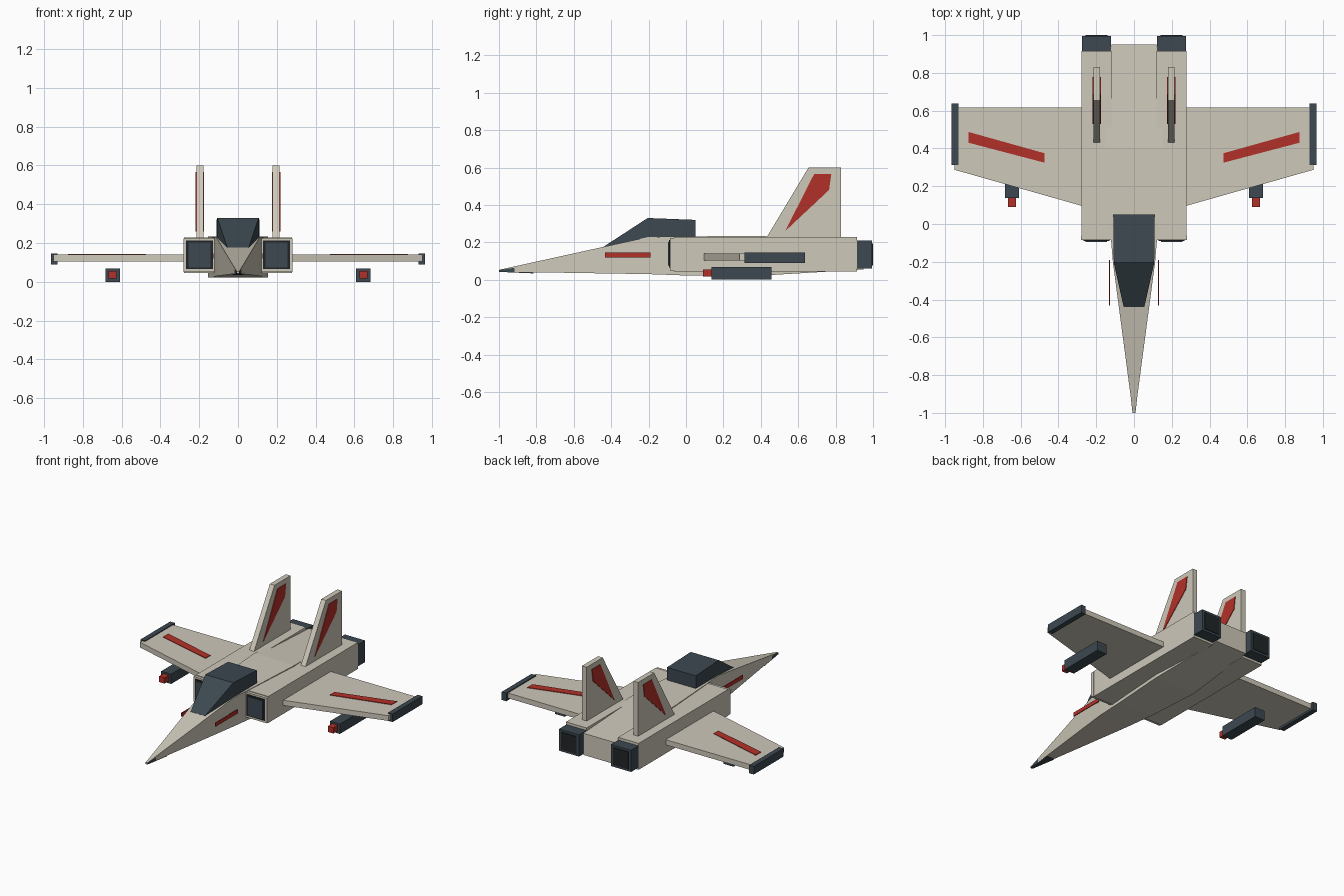
import bpy, bmesh

if "Cube" in bpy.data.objects:
    bpy.data.objects.remove(bpy.data.objects["Cube"])


def material(name, rgb):
    m = bpy.data.materials.new(name)
    m.diffuse_color = (*rgb, 1)
    m.use_nodes = True
    m.node_tree.nodes["Principled BSDF"].inputs["Base Color"].default_value = m.diffuse_color
    return m


HULL = material("hull_beige", (0.62, 0.58, 0.49))
DARK = material("dark_slate", (0.045, 0.065, 0.08))
BLACK = material("black", (0.015, 0.018, 0.02))
RED = material("stripe_red", (0.45, 0.03, 0.022))


def loft(name, rings, mat, mirror=False):
    """Skin a list of equally sized point rings, capping both ends."""
    bm = bmesh.new()
    loops = [[bm.verts.new(p) for p in ring] for ring in rings]
    n = len(loops[0])
    for a, b in zip(loops, loops[1:]):
        for i in range(n):
            j = (i + 1) % n
            bm.faces.new((a[i], a[j], b[j], b[i]))
    bm.faces.new(loops[0][::-1])
    bm.faces.new(loops[-1])
    bmesh.ops.recalc_face_normals(bm, faces=bm.faces)
    me = bpy.data.meshes.new(name)
    bm.to_mesh(me)
    bm.free()
    me.materials.append(mat)
    ob = bpy.data.objects.new(name, me)
    bpy.context.collection.objects.link(ob)
    if mirror:
        ob.modifiers.new("mirror", 'MIRROR').use_mirror_merge = False
    return ob


def body(name, sections, mat):
    """Symmetric body from sections (y, half width, z low, z high)."""
    return loft(name, [[(-w, y, a), (w, y, a), (w, y, b), (-w, y, b)]
                       for y, w, a, b in sections], mat)


def box(name, x, y, z, mat):
    """Mirrored box from (low, high) ranges."""
    return loft(name, [[(x[0], v, z[0]), (x[1], v, z[0]), (x[1], v, z[1]), (x[0], v, z[1])]
                       for v in y], mat, True)


def plan(name, pts, z, mat):
    """Mirrored slab from an x-y outline."""
    return loft(name, [[(x, y, h) for x, y in pts] for h in z], mat, True)


def side(name, pts, x, mat):
    """Mirrored slab from a y-z outline."""
    return loft(name, [[(v, y, z) for y, z in pts] for v in x], mat, True)


# Fuselage, nose tip and canopy
body("fuselage", [(-1, 0.006, 0.043, 0.053), (-0.2, 0.112, 0.03, 0.229),
                  (0.02, 0.13, 0.022, 0.232), (0.4, 0.155, 0.022, 0.234),
                  (0.95, 0.12, 0.055, 0.205)], HULL)
body("nose_tip", [(-1, 0.008, 0.042, 0.052), (-0.815, 0.028, 0.034, 0.078)], DARK)
body("canopy", [(-0.44, 0.055, 0.165, 0.177), (-0.205, 0.107, 0.215, 0.33),
                (0.05, 0.11, 0.222, 0.32)], DARK)

# Engines: nacelle, intake and nozzle
box("engine_nacelle", (0.12, 0.278), (-0.065, 0.915), (0.045, 0.228), HULL)
box("intake_lip", (0.122, 0.28), (-0.085, -0.06), (0.05, 0.224), HULL)
box("intake_frame", (0.13, 0.268), (-0.09, -0.07), (0.065, 0.212), BLACK)
box("intake_panel", (0.142, 0.256), (-0.095, -0.08), (0.075, 0.202), DARK)
box("engine_nozzle", (0.122, 0.276), (0.91, 0.995), (0.06, 0.21), DARK)
box("nozzle_opening", (0.14, 0.258), (0.98, 1.0), (0.075, 0.195), BLACK)

# Wings with stripes and tip rails
plan("wing", [(0.23, 0.083), (0.95, 0.287), (0.95, 0.618), (0.23, 0.618)],
     (0.104, 0.14), HULL)
plan("wing_stripe", [(0.475, 0.325), (0.875, 0.43), (0.875, 0.487), (0.475, 0.375)],
     (0.135, 0.144), RED)
box("wing_tip_rail", (0.93, 0.965), (0.312, 0.637), (0.09, 0.146), DARK)

# Twin tail fins with stripes on both faces
side("tail_fin", [(0.43, 0.225), (0.83, 0.225), (0.83, 0.6), (0.655, 0.6)],
     (0.179, 0.215), HULL)
side("fin_stripe", [(0.53, 0.26), (0.765, 0.48), (0.777, 0.565), (0.685, 0.565)],
     (0.175, 0.219), RED)

# Underwing missiles and nose side stripes
box("missile_body", (0.608, 0.684), (0.137, 0.457), (0.0, 0.068), DARK)
box("missile_tip", (0.625, 0.667), (0.09, 0.14), (0.016, 0.056), RED)
box("nose_stripe", (0.126, 0.132), (-0.432, -0.19), (0.12, 0.146), RED)
